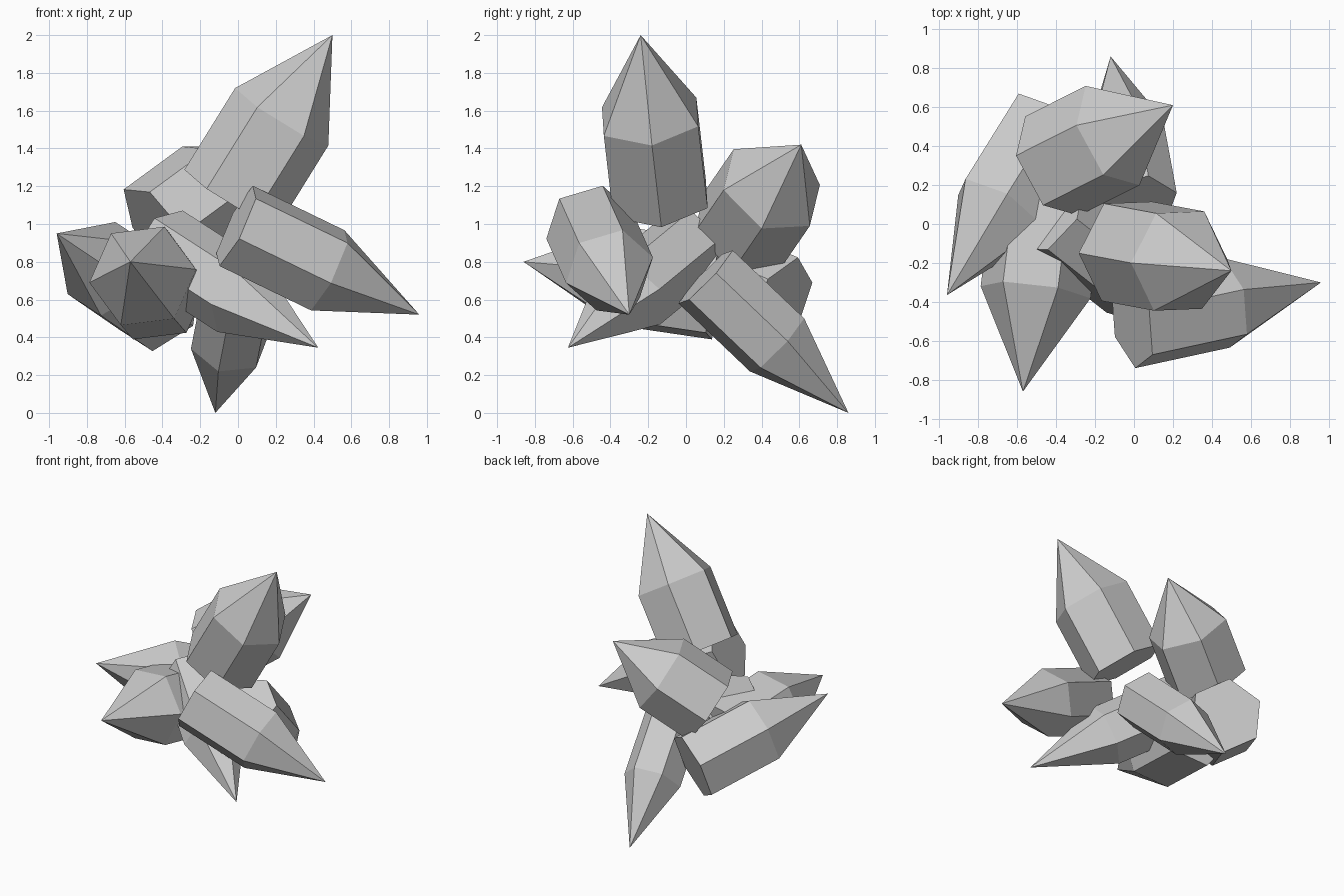
import bpy, bmesh
from mathutils import Vector, Quaternion
from math import tau

if "Cube" in bpy.data.objects:
    bpy.data.objects.remove(bpy.data.objects["Cube"])

SIDES = 6


def crystal(name, base, tip, corner, radius):
    """Hexagonal prism from base to the midpoint, then a point up to the tip.
    corner is the direction from the axis to one edge of the prism."""
    base, tip, corner = Vector(base), Vector(tip), Vector(corner)
    axis = (tip - base).normalized()
    shoulder = (base + tip) / 2
    spoke = (corner - axis * corner.dot(axis)).normalized() * radius
    spokes = [Quaternion(axis, tau * i / SIDES) @ spoke for i in range(SIDES)]

    bm = bmesh.new()
    low = [bm.verts.new(base + s) for s in spokes]
    high = [bm.verts.new(shoulder + s) for s in spokes]
    apex = bm.verts.new(tip)
    bm.faces.new(low[::-1])
    for i in range(SIDES):
        j = (i + 1) % SIDES
        bm.faces.new((low[i], low[j], high[j], high[i]))
        bm.faces.new((high[i], high[j], apex))
    mesh = bpy.data.meshes.new(name)
    bm.to_mesh(mesh)
    bm.free()
    obj = bpy.data.objects.new(name, mesh)
    bpy.context.collection.objects.link(obj)


# name, base centre, tip, edge direction, radius
crystals = [
    ("crystal_upright", (-.037, -.14, 1.135), (.50, -.24, 2.0), (.25, .01, -.155), .29),
    ("crystal_right", (-.01, -.51, .99), (.96, -.30, .52), (.09, .07, .215), .24),
    ("crystal_lower_back", (.02, .104, .72), (-.12, .86, 0), (-.055, -.138, -.146), .208),
    ("crystal_front", (-.44, .16, .65), (-.57, -.86, .80), (.282, -.031, .035), .286),
    ("crystal_left", (-.415, .51, .575), (-.96, -.365, .95), (-.225, .065, -.13), .264),
    ("crystal_upper_back", (-.42, .298, .966), (.20, .61, 1.42), (-.185, .054, .219), .29),
    ("crystal_lower_front", (-.41, .03, .885), (.425, -.625, .345), (.11, 0, .188), .22),
]
for c in crystals:
    crystal(*c)
